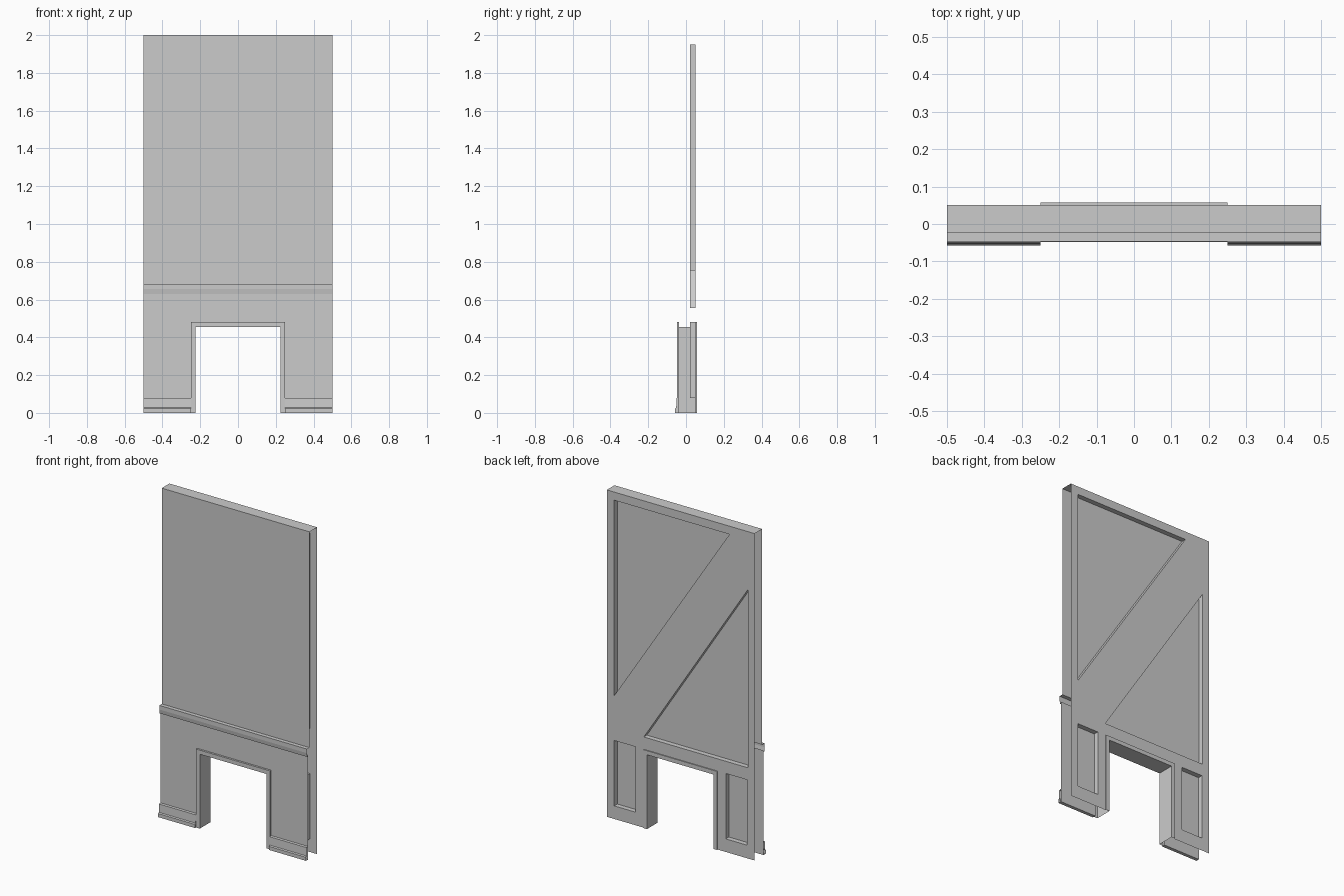
import bpy, bmesh
from mathutils import Vector

if "Cube" in bpy.data.objects:
    bpy.data.objects.remove(bpy.data.objects["Cube"])

BACK, RECESS = 0.051, 0.021            # rear face and recess floor
UPPER, LOWER = -0.023, -0.036          # front faces above / below the rail
HALF_IN, HALF_OUT, TOP_OUT = 0.225, 0.25, 0.48


def finish(bm, name):
    me = bpy.data.meshes.new(name)
    bm.to_mesh(me)
    bm.free()
    ob = bpy.data.objects.new(name, me)
    bpy.context.collection.objects.link(ob)
    return ob


def strip(name, profile, x0, x1, cap=None):
    """Run an open (y, z) profile, listed top to bottom, along x."""
    bm = bmesh.new()
    a = [bm.verts.new((x0, y, z)) for y, z in profile]
    b = [bm.verts.new((x1, y, z)) for y, z in profile]
    for i in range(len(profile) - 1):
        bm.faces.new((a[i], a[i + 1], b[i + 1], b[i]))
    if cap == "start":
        bm.faces.new(a[::-1])
    elif cap == "end":
        bm.faces.new(b)
    return finish(bm, name)


def panel(name, outline, y, facing, recesses=()):
    """Flat sheet in the xz plane with optional sunken panels."""
    bm = bmesh.new()
    loops, edges = [], []
    for pts in [outline, *recesses]:
        vs = [bm.verts.new((x, y, z)) for x, z in pts]
        loops.append(vs)
        edges += [bm.edges.new((vs[i - 1], vs[i])) for i in range(len(vs))]
    bmesh.ops.triangle_fill(bm, edges=edges, use_beauty=True,
                            normal=Vector((0, facing, 0)))
    for vs in loops[1:]:
        low = [bm.verts.new((v.co.x, RECESS, v.co.z)) for v in vs]
        mid = sum((v.co for v in vs), Vector()) / len(vs)
        bm.faces.new(low)
        for i in range(len(vs)):
            f = bm.faces.new((vs[i - 1], vs[i], low[i], low[i - 1]))
            f.normal_update()
            if f.normal.dot(mid - f.calc_center_median()) < 0:
                f.normal_flip()
    bm.normal_update()
    for f in bm.faces:
        if f.normal.y * facing < -0.5:
            f.normal_flip()
    return finish(bm, name)


def doorway_outline(top):
    """Sheet outline with the doorway notched out of the bottom."""
    h, t = HALF_OUT, TOP_OUT
    return [(-0.5, 0), (-h, 0), (-h, t), (h, t), (h, 0),
            (0.5, 0), (0.5, top), (-0.5, top)]


# Rear sheet: two triangles beside a diagonal brace, two small leg panels
panel("rear_panel", doorway_outline(2.0), BACK, 1, [
    [(0.45, 1.95), (-0.33, 1.95), (0.45, 0.755)],
    [(-0.455, 0.555), (0.25, 0.555), (-0.455, 1.646)],
    [(0.45, 0.08), (0.305, 0.08), (0.305, 0.48), (0.45, 0.48)],
    [(-0.45, 0.08), (-0.305, 0.08), (-0.305, 0.48), (-0.45, 0.48)],
])

# Front sheets, with the top edge folded back over the wall
strip("upper_wall", [(BACK, 2), (UPPER, 2), (UPPER, 0.68)], -0.5, 0.5)
panel("lower_wall", doorway_outline(0.64), LOWER, -1)

# Rail between upper and lower wall, open at the ends
strip("chair_rail", [(UPPER, 0.68), (-0.047, 0.68), (-0.047, 0.655),
                     (-0.043, 0.63), (LOWER, 0.63)], -0.5, 0.5)

# Skirting on both sides of the doorway, closed against the frame
skirt = [(LOWER, 0.08), (-0.05, 0.078), (-0.052, 0.028),
         (-0.057, 0.022), (-0.057, 0), (LOWER, 0)][:5]
skirt_cap = skirt + [(LOWER, 0)]
for name, x0, x1, end in (("skirting_left", -0.5, -HALF_OUT, "end"),
                          ("skirting_right", HALF_OUT, 0.5, "start")):
    strip(name, skirt_cap, x0, x1, end)

# Door frame: trim section carried up, across and down the doorway
section = [(HALF_OUT, LOWER), (HALF_OUT, -0.048), (HALF_IN, -0.048),
           (HALF_IN, 0.057), (HALF_OUT, 0.057), (HALF_OUT, BACK)]
bm = bmesh.new()
rows = []
for o, y in section:
    t = o + TOP_OUT - HALF_OUT
    rows.append([bm.verts.new(c) for c in
                 ((-o, y, 0), (-o, y, t), (o, y, t), (o, y, 0))])
for a, b in zip(rows, rows[1:]):
    for j in range(3):
        bm.faces.new((a[j], b[j], b[j + 1], a[j + 1]))
finish(bm, "door_frame")
